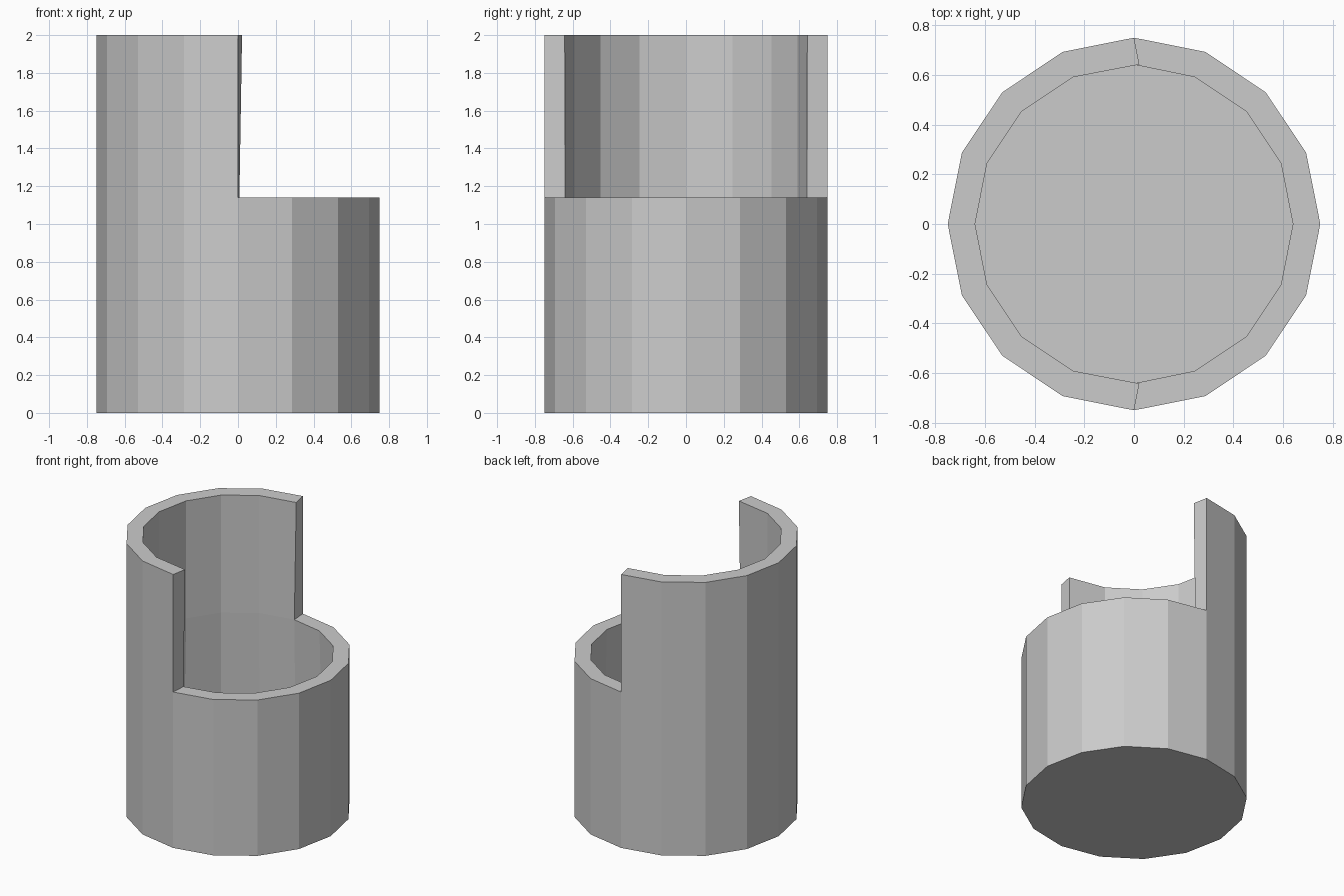
import bpy, bmesh, math

if "Cube" in bpy.data.objects:
    bpy.data.objects.remove(bpy.data.objects["Cube"])

SIDES, RADIUS, WALL = 16, 0.75, 0.11
LOW, HIGH = 1.14, 2.0

bm = bmesh.new()


def ring(z):
    return [bm.verts.new((RADIUS * math.cos(i * math.tau / SIDES),
                          RADIUS * math.sin(i * math.tau / SIDES), z))
            for i in range(SIDES)]


def wall(lower, upper, sides):
    for i in sides:
        j = (i + 1) % SIDES
        bm.faces.new((lower[i], lower[j], upper[j], upper[i]))


# Full lower cup, then the taller half wall on the -x side
base, middle, top = ring(0), ring(LOW), ring(HIGH)
bm.faces.new(base[::-1])
wall(base, middle, range(SIDES))
wall(middle, top, range(SIDES // 4, 3 * SIDES // 4))

# Remove the unused ring points on the open side
bmesh.ops.delete(bm, geom=[v for v in bm.verts if not v.link_faces], context='VERTS')
bm.normal_update()

mesh = bpy.data.meshes.new("stepped_cup")
bm.to_mesh(mesh)
bm.free()
cup = bpy.data.objects.new("stepped_cup", mesh)
bpy.context.collection.objects.link(cup)

# Wall thickness, inward, with closed rims
solid = cup.modifiers.new("wall_thickness", 'SOLIDIFY')
solid.thickness = WALL
solid.offset = -1
solid.use_even_offset = False
solid.use_rim = True
